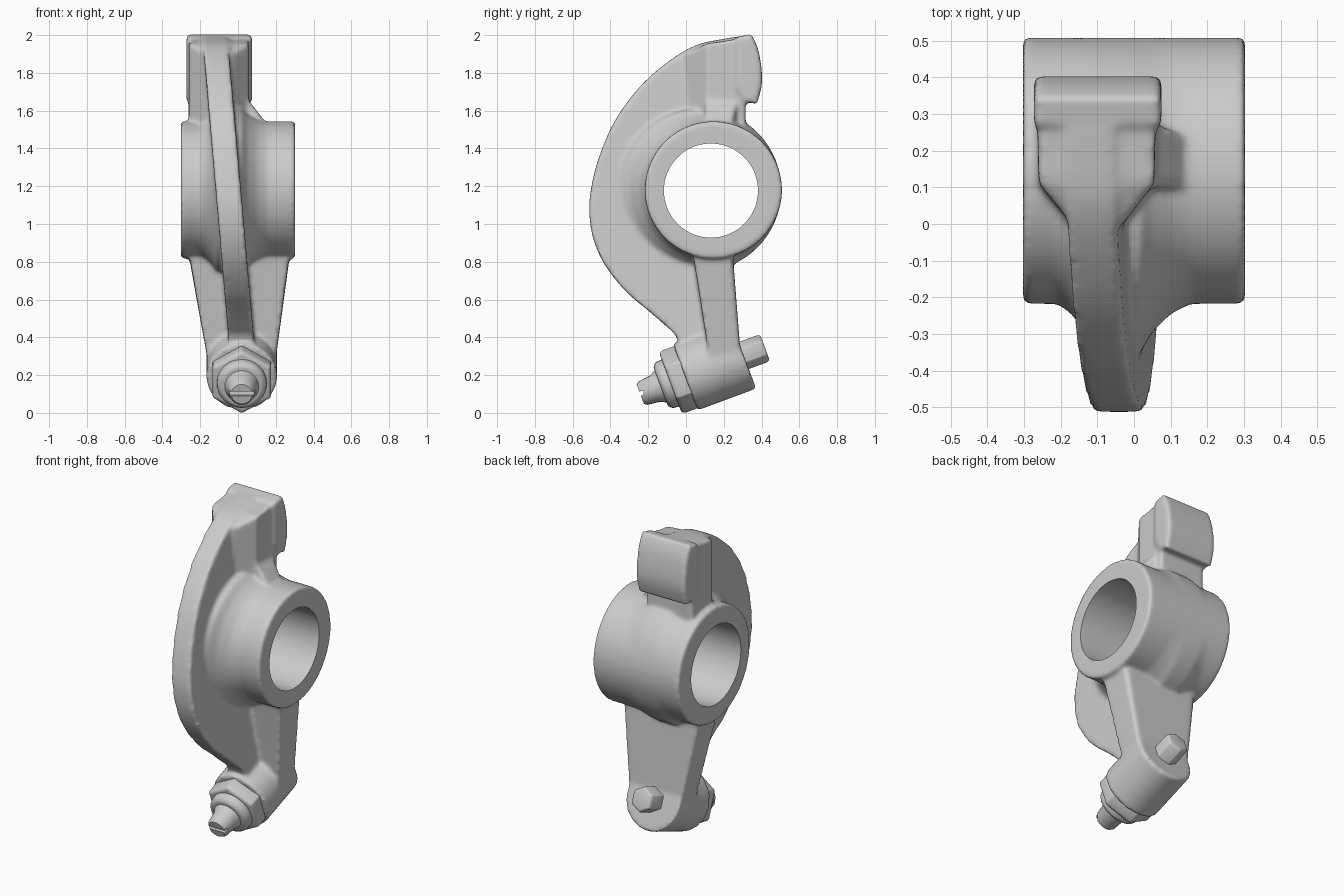
import bpy, bmesh, math
from mathutils import Vector

if "Cube" in bpy.data.objects:
    bpy.data.objects.remove(bpy.data.objects["Cube"])

steel = bpy.data.materials.new("cast grey")
steel.diffuse_color = (0.6, 0.6, 0.6, 1)
steel.use_nodes = True
steel.node_tree.nodes["Principled BSDF"].inputs["Base Color"].default_value = steel.diffuse_color


def make(name, bm):
    bmesh.ops.recalc_face_normals(bm, faces=bm.faces[:])
    me = bpy.data.meshes.new(name)
    bm.to_mesh(me)
    bm.free()
    ob = bpy.data.objects.new(name, me)
    bpy.context.collection.objects.link(ob)
    me.materials.append(steel)
    return ob


def hull(name, boxes):
    """Convex solid around sections (x0, x1, y, z0, z1)."""
    bm = bmesh.new()
    for x0, x1, y, z0, z1 in boxes:
        for x in (x0, x1):
            for z in (z0, z1):
                bm.verts.new((x, y, z))
    res = bmesh.ops.convex_hull(bm, input=bm.verts[:])
    bmesh.ops.delete(bm, geom=[v for v in res["geom_interior"] if isinstance(v, bmesh.types.BMVert)],
                     context='VERTS')
    return make(name, bm)


def curve_through(pts, steps=5):
    """Smooth curve through the given points."""
    p = [Vector(q) for q in [pts[0]] + pts + [pts[-1]]]
    out = []
    for a, b, c, d in zip(p, p[1:], p[2:], p[3:]):
        for i in range(steps):
            t = i / steps
            out.append(tuple(0.5 * (2 * b + (c - a) * t + (2 * a - 5 * b + 4 * c - d) * t * t
                                    + (3 * b - a - 3 * c + d) * t ** 3)))
    return out + [pts[-1]]


def prism(name, outline, x0, x1, lean=0.0):
    """Side outline (y, z) extruded along x, leaning sideways with height."""
    bm = bmesh.new()
    a = [bm.verts.new((x0 + lean * z, y, z)) for y, z in outline]
    b = [bm.verts.new((x1 + lean * z, y, z)) for y, z in outline]
    bm.faces.new(a)
    bm.faces.new(b[::-1])
    for i in range(len(a)):
        j = (i + 1) % len(a)
        bm.faces.new((a[i], a[j], b[j], b[i]))
    return make(name, bm)


def lathe(name, rings, origin, axis, segs=64, start=0.0):
    """Rings (distance along axis, radius, y shift) round an axis, capped."""
    axis = Vector(axis).normalized()
    e1 = Vector((0, 1, 0)) if abs(axis.x) > 0.9 else Vector((1, 0, 0))
    e2 = axis.cross(e1)
    bm = bmesh.new()
    loops = []
    for t, r, dy in rings:
        c = Vector(origin) + axis * t + Vector((0, dy, 0))
        ang = [start + 2 * math.pi * i / segs for i in range(segs)]
        loops.append([bm.verts.new(c + e1 * r * math.cos(k) + e2 * r * math.sin(k)) for k in ang])
    for p, q in zip(loops, loops[1:]):
        for i in range(segs):
            j = (i + 1) % segs
            bm.faces.new((p[i], p[j], q[j], q[i]))
    bm.faces.new(loops[0])
    bm.faces.new(loops[-1][::-1])
    return make(name, bm)


def apply(ob, kind, **settings):
    bpy.context.view_layer.objects.active = ob
    m = ob.modifiers.new(kind.lower(), kind)
    for k, v in settings.items():
        setattr(m, k, v)
    bpy.ops.object.modifier_apply(modifier=m.name)


def cut(ob, cutter):
    apply(ob, 'BOOLEAN', object=cutter, operation='DIFFERENCE', solver='EXACT')
    bpy.data.objects.remove(cutter)


def smooth(ob, angle):
    bpy.ops.object.select_all(action='DESELECT')
    ob.select_set(True)
    bpy.context.view_layer.objects.active = ob
    bpy.ops.object.shade_smooth_by_angle(angle=math.radians(angle))


HUB = (0, 0.145, 1.18)
BOLT = (0.02, -0.2, 0.115)
TILT = (0, 0.94, 0.35)

# curved stiffening fin
rim = curve_through([(0.34, 2.0), (0.2, 1.98), (0.05, 1.945), (-0.1, 1.855), (-0.25, 1.72), (-0.38, 1.54),
                     (-0.465, 1.34), (-0.505, 1.17), (-0.511, 1.05), (-0.49, 0.92), (-0.43, 0.785),
                     (-0.32, 0.645), (-0.18, 0.525), (-0.06, 0.42)])
fin = rim + [(0.0, 0.3), (0.2, 0.35), (0.2, 1.0), (0.3, 1.6)]
# contact pad
pad = curve_through([(0.345, 2.006), (0.38, 1.93), (0.4, 1.82), (0.4, 1.73), (0.375, 1.635)])
pad += [(0.31, 1.65), (0.27, 1.72), (0.27, 1.99)]
parts = [
    prism("fin", fin, -0.016, 0.118, -0.0867),
    prism("pad", pad, -0.273, 0.075),
    # stem between hub and pad, with its sloped foot on the wide side
    hull("stem", [(-0.17, -0.03, 0.0, 1.4, 1.9), (-0.26, 0.055, 0.11, 1.4, 1.955),
                  (-0.264, 0.06, 0.315, 1.4, 1.985)]),
    hull("stem_root", [(0, 0.06, 0.1, 1.4, 1.65), (0, 0.145, 0.1, 1.4, 1.54),
                       (0, 0.06, 0.27, 1.4, 1.65), (0, 0.145, 0.24, 1.4, 1.53)]),
    # lower arm, widening toward the hub
    hull("lower_arm", [(-0.255, 0.27, 0.04, 0.82, 1.0), (-0.255, 0.27, 0.235, 0.8, 1.0),
                       (-0.155, 0.195, 0.13, 0.25, 0.3), (-0.155, 0.195, 0.29, 0.25, 0.3)]),
    # hub tube and its filleted root on the fin
    lathe("hub", [(-0.303, 0.363, 0), (0.303, 0.363, 0)], HUB, (1, 0, 0)),
    lathe("hub_root", [(-0.22, 0.355, 0), (-0.17, 0.375, -0.015), (-0.135, 0.4, -0.04), (-0.11, 0.43, -0.07),
                       (0.015, 0.43, -0.07), (0.05, 0.4, -0.04), (0.1, 0.375, -0.015), (0.17, 0.355, 0)],
          HUB, (1, 0, 0)),
    # boss that holds the adjuster
    lathe("boss", [(0.21, 0.187, 0), (0.54, 0.187, 0)], BOLT, TILT),
]

# fuse into one casting with soft fillets
bpy.ops.object.select_all(action='DESELECT')
for p in parts:
    p.select_set(True)
bpy.context.view_layer.objects.active = parts[0]
bpy.ops.object.join()
casting = parts[0]
casting.name = "rocker_casting"
apply(casting, 'REMESH', mode='VOXEL', voxel_size=0.011)
apply(casting, 'SMOOTH', factor=0.5, iterations=12)

# shaft bore
cut(casting, lathe("bore_cutter", [(-0.5, 0.249, 0), (0.5, 0.249, 0)], (0, 0.132, 1.177), (1, 0, 0), 96))
smooth(casting, 40)

# lock nut and the round washer face in front of it
nut = lathe("lock_nut", [(0.125, 0.165, 0), (0.14, 0.178, 0), (0.23, 0.178, 0)], BOLT, TILT, 6, math.pi / 6)
washer = lathe("nut_washer_face", [(0.07, 0.11, 0), (0.09, 0.13, 0), (0.16, 0.135, 0)], BOLT, TILT, 32)
for ob in (nut, washer):
    apply(ob, 'BEVEL', width=0.008, segments=2)
    smooth(ob, 35)

# adjuster screw with a slotted tip
screw = lathe("adjuster_screw", [(-0.045, 0.055, 0), (-0.03, 0.066, 0), (0.04, 0.075, 0), (0.07, 0.09, 0),
                                 (0.3, 0.09, 0)], BOLT, TILT, 24)
cut(screw, hull("slot_cutter", [(-0.1, 0.14, -0.3, 0.07, 0.095), (-0.1, 0.14, -0.225, 0.095, 0.12)]))
smooth(screw, 35)

# six-sided foot at the back end
foot = lathe("adjuster_foot", [(0.4, 0.078, 0), (0.645, 0.078, 0), (0.66, 0.068, 0)],
             BOLT, TILT, 6, math.pi / 6)
apply(foot, 'BEVEL', width=0.006, segments=2)
smooth(foot, 35)
